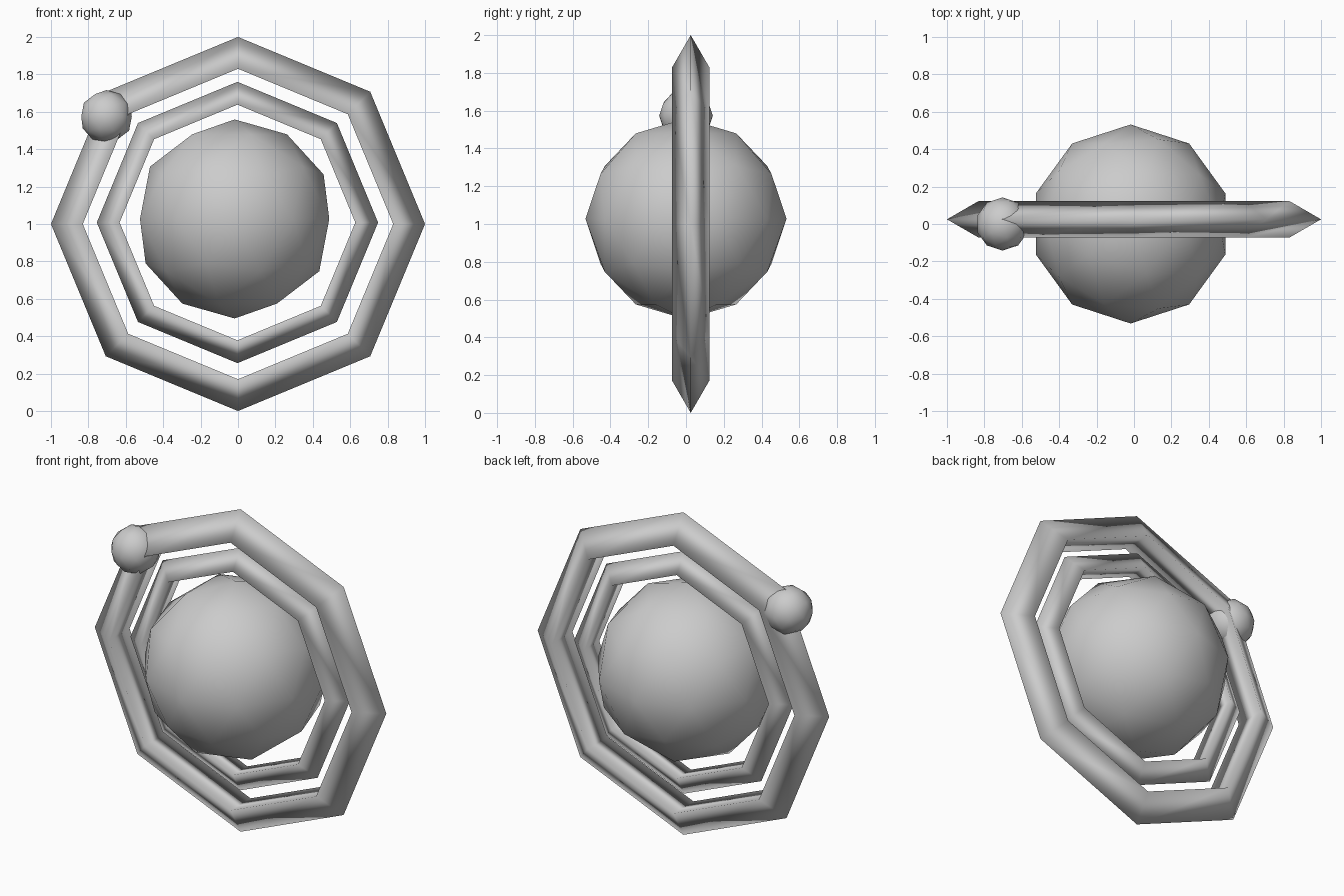
import bpy
import math

if "Cube" in bpy.data.objects:
    bpy.data.objects.remove(bpy.data.objects["Cube"])


def finish(name):
    obj = bpy.context.object
    obj.name = name
    bpy.ops.object.shade_smooth()
    return obj


def ring(name, centre, outer, inner):
    # Eight-sided ring with a triangular section pointing outwards
    r = (outer - inner) / 1.5
    bpy.ops.mesh.primitive_torus_add(
        major_segments=8, minor_segments=3,
        major_radius=outer - r, minor_radius=r,
        location=centre, rotation=(math.pi / 2, 0, 0))
    return finish(name)


def ball(name, centre, radius):
    bpy.ops.mesh.primitive_ico_sphere_add(
        subdivisions=2, radius=radius, location=centre)
    return finish(name)


# Two concentric upright rings
ring("outer_ring", (0, 0.025, 1.0), 1.0, 0.83)
ring("inner_ring", (-0.003, 0.025, 1.008), 0.752, 0.63)

# Central globe and the small bead riding on the outer ring
ball("central_globe", (-0.018, 0, 1.027), 0.532)
ball("orbiting_bead", (-0.703, 0, 1.574), 0.142)
